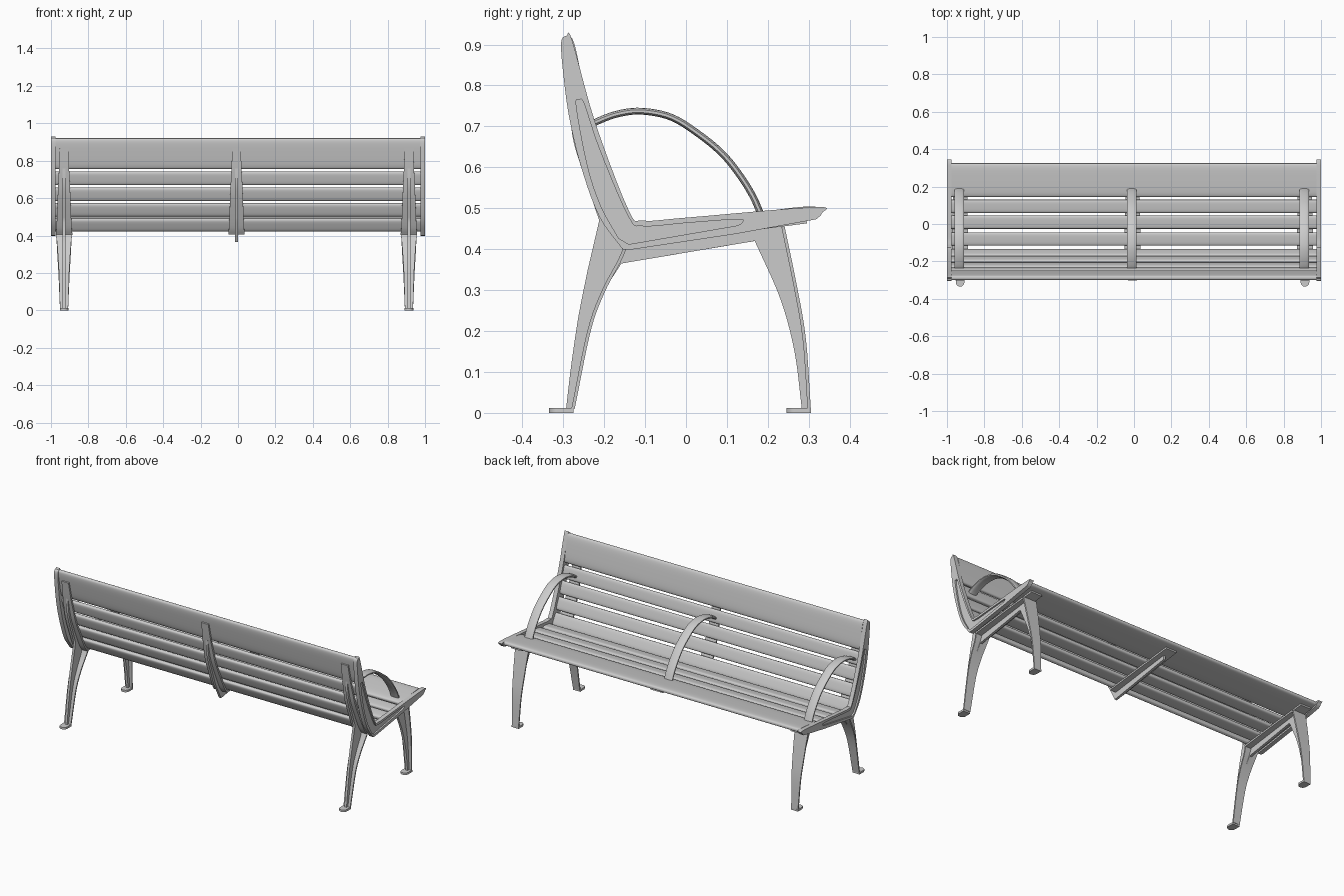
import bpy
import bmesh
import math
from mathutils import Matrix, Vector

cube = bpy.data.objects.get("Cube")
if cube:
    bpy.data.objects.remove(cube, do_unlink=True)

metal = bpy.data.materials.new("grey metal")
metal.use_nodes = True
GREY = (0.6, 0.6, 0.6, 1)
metal.diffuse_color = GREY
metal.node_tree.nodes["Principled BSDF"].inputs["Base Color"].default_value = GREY

# Local x, y, z of a side profile become world y, z, x
SIDE = Matrix(((0, 0, 1, 0), (1, 0, 0, 0), (0, 1, 0, 0), (0, 0, 0, 1)))


def add(name, mesh):
    mesh.materials.clear()
    mesh.materials.append(metal)
    ob = bpy.data.objects.new(name, mesh)
    bpy.context.collection.objects.link(ob)
    bpy.ops.object.select_all(action='DESELECT')
    ob.select_set(True)
    bpy.context.view_layer.objects.active = ob
    bpy.ops.object.shade_smooth_by_angle(angle=math.radians(35))
    return ob


def smooth(pts, n=5):
    """Catmull-Rom curve through open points."""
    p = [Vector(q) for q in pts]
    p = [2 * p[0] - p[1]] + p + [2 * p[-1] - p[-2]]
    out = []
    for a, b, c, d in zip(p, p[1:], p[2:], p[3:]):
        for i in range(n):
            t = i / n
            out.append(0.5 * (2 * b + (c - a) * t + (2 * a - 5 * b + 4 * c - d) * t**2
                              + (3 * b - a - 3 * c + d) * t**3))
    return out + [p[-2]]


def plate(name, loops, x, thick):
    """Side profile, extra loops become holes, extruded along x."""
    cu = bpy.data.curves.new(name, 'CURVE')
    cu.dimensions = '2D'
    cu.fill_mode = 'BOTH'
    cu.extrude = thick / 2
    for loop in loops:
        sp = cu.splines.new('POLY')
        sp.points.add(len(loop) - 1)
        for pt, (a, b) in zip(sp.points, loop):
            pt.co = (a, b, 0, 1)
        sp.use_cyclic_u = True
    tmp = bpy.data.objects.new(name, cu)
    mesh = bpy.data.meshes.new_from_object(tmp)
    bpy.data.objects.remove(tmp)
    bm = bmesh.new()
    bm.from_mesh(mesh)
    bmesh.ops.remove_doubles(bm, verts=bm.verts, dist=1e-5)
    bmesh.ops.transform(bm, matrix=Matrix.Translation((x, 0, 0)) @ SIDE, verts=bm.verts)
    bmesh.ops.recalc_face_normals(bm, faces=bm.faces)
    bm.to_mesh(mesh)
    bm.free()
    return add(name, mesh)


def oval(w, t, sides, power):
    """Superellipse section, width w and thickness t."""
    out = []
    for i in range(sides):
        a = 2 * math.pi * (i + 0.5) / sides
        c, s = math.cos(a), math.sin(a)
        out.append((math.copysign(abs(c)**power, c) * w / 2,
                    math.copysign(abs(s)**power, s) * t / 2))
    return out


def sweep(name, path, x, w0, w1, thick, round_section=False):
    """Band along a side path whose width changes from w0 to w1."""
    bm = bmesh.new()
    rings = []
    for i, p in enumerate(path):
        tan = (path[min(i + 1, len(path) - 1)] - path[max(i - 1, 0)]).normalized()
        w = w0 + (w1 - w0) * i / (len(path) - 1)
        if round_section:
            sec = oval(w, thick, 12, 0.7)
        else:
            sec = [(a * w / 2, b * thick / 2) for a, b in ((1, 1), (-1, 1), (-1, -1), (1, -1))]
        rings.append([bm.verts.new((x + a, p.x - tan.y * b, p.y + tan.x * b)) for a, b in sec])
    n = len(rings[0])
    for r, s in zip(rings, rings[1:]):
        for j in range(n):
            bm.faces.new((r[j], r[(j + 1) % n], s[(j + 1) % n], s[j]))
    bm.faces.new(rings[0])
    bm.faces.new(rings[-1])
    bmesh.ops.recalc_face_normals(bm, faces=bm.faces)
    mesh = bpy.data.meshes.new(name)
    bm.to_mesh(mesh)
    bm.free()
    return add(name, mesh)


def slat(name, y, z, width, thick, angle):
    a = math.radians(angle)
    c, s = math.cos(a), math.sin(a)
    loop = [(y + u * c - v * s, z + u * s + v * c) for u, v in oval(width, thick, 28, 0.55)]
    plate(name, [loop], 0, 1.95)


# Backrest and seat boards
slat("top_back_board", -0.274, 0.838, 0.167, 0.03, 101)
for i, (y, z, ang) in enumerate(((-0.247, 0.706, 105), (-0.224, 0.621, 108),
                                 (-0.192, 0.538, 112), (-0.158, 0.457, 118))):
    slat(f"back_slat_{i + 1}", y, z, 0.073, 0.026, ang)
for i, y in enumerate((-0.08, 0.01, 0.095)):
    slat(f"seat_slat_{i + 1}", y, 0.451 + 0.13 * y, 0.071, 0.026, 8)
slat("front_seat_board", 0.235, 0.483, 0.182, 0.03, 7)

# End panels with a recessed L-shaped groove
outer = (smooth([(-0.155, 0.4), (-0.212, 0.48), (-0.256, 0.6), (-0.285, 0.72), (-0.3, 0.83),
                 (-0.305, 0.905), (-0.292, 0.921), (-0.278, 0.91), (-0.222, 0.71),
                 (-0.14, 0.495), (-0.105, 0.47), (0.0, 0.477), (0.315, 0.503),
                 (0.332, 0.488), (0.318, 0.473)])
         + [Vector((0.12, 0.437)), Vector((-0.14, 0.398))])
groove = (smooth([(-0.165, 0.427), (-0.21, 0.51), (-0.242, 0.61), (-0.268, 0.75),
                  (-0.26, 0.764), (-0.249, 0.755), (-0.21, 0.64), (-0.14, 0.478),
                  (-0.105, 0.456), (0.0, 0.464), (0.127, 0.473), (0.138, 0.466), (0.127, 0.458)])
          + [Vector((-0.14, 0.412))])
for side, s in (("right", -1), ("left", 1)):
    plate(f"{side}_end_panel", [outer, groove], s * 0.9875, 0.025)
    plate(f"{side}_panel_recess", [groove], s * 0.983, 0.016)

# Frame profiles
back_edge = smooth([(-0.285, 0.78), (-0.278, 0.68), (-0.256, 0.6), (-0.212, 0.47)])
front_edge = smooth([(-0.14, 0.42), (-0.18, 0.47), (-0.243, 0.62), (-0.28, 0.77)])
rear_outer = smooth([(-0.24, 0.35), (-0.262, 0.24), (-0.28, 0.12), (-0.293, 0.01)])
rear_inner = smooth([(-0.273, 0.01), (-0.234, 0.2), (-0.2, 0.295), (-0.158, 0.365)])
fore_inner = smooth([(0.168, 0.42), (0.23, 0.28), (0.265, 0.15), (0.283, 0.01)])
fore_outer = smooth([(0.303, 0.01), (0.292, 0.18), (0.27, 0.31), (0.24, 0.455)])
seat_top = [Vector((0.24, 0.463))]
leg_web = back_edge + rear_outer + rear_inner + fore_inner + fore_outer + seat_top + front_edge
mid_web = back_edge + [rear_inner[-1], Vector((0.24, 0.432))] + seat_top + front_edge
back_band = smooth([(-0.297, 0.865), (-0.281, 0.77), (-0.266, 0.7), (-0.246, 0.62),
                    (-0.21, 0.53), (-0.172, 0.445), (-0.148, 0.408)])
seat_band = [Vector((-0.15, 0.41)), Vector((0.1, 0.443)), Vector((0.295, 0.468))]
rear_band = smooth([(-0.148, 0.405), (-0.165, 0.367), (-0.203, 0.295), (-0.237, 0.2), (-0.276, 0.01)])
fore_band = smooth([(0.237, 0.455), (0.267, 0.31), (0.289, 0.18), (0.301, 0.01)])
arm = smooth([(-0.245, 0.695), (-0.215, 0.713), (-0.165, 0.731), (-0.107, 0.737), (-0.035, 0.722),
              (0.034, 0.679), (0.09, 0.632), (0.132, 0.58), (0.163, 0.53), (0.183, 0.485)])


def foot(name, x, y, z0=0.0, h=0.012):
    """Flat foot, half round at its rear end."""
    r = 0.023
    bm = bmesh.new()
    pts = [(r, 0.06)] + [(r * math.cos(a * math.pi / 10), r - r * math.sin(a * math.pi / 10))
                         for a in range(11)] + [(-r, 0.06)]
    face = bm.faces.new([bm.verts.new((x + a, y + b, z0)) for a, b in pts])
    top = bmesh.ops.extrude_face_region(bm, geom=[face])["geom"]
    bmesh.ops.translate(bm, vec=(0, 0, h), verts=[v for v in top if isinstance(v, bmesh.types.BMVert)])
    bmesh.ops.recalc_face_normals(bm, faces=bm.faces)
    mesh = bpy.data.meshes.new(name)
    bm.to_mesh(mesh)
    bm.free()
    add(name, mesh)


# Three supports with armrests, legs on the outer two
for side, x in (("right", -0.93), ("middle", -0.008), ("left", 0.914)):
    plate(f"{side}_frame_web", [mid_web if side == "middle" else leg_web], x, 0.014)
    sweep(f"{side}_back_band", back_band, x, 0.046, 0.088, 0.01)
    sweep(f"{side}_seat_band", seat_band, x, 0.088, 0.07, 0.01)
    sweep(f"{side}_armrest", arm, x - 0.004, 0.054, 0.054, 0.017, True)
    if side != "middle":
        sweep(f"{side}_rear_leg_band", rear_band, x, 0.088, 0.044, 0.008)
        sweep(f"{side}_front_leg_band", fore_band, x, 0.088, 0.044, 0.008)
        foot(f"{side}_rear_foot", x, -0.335)
        foot(f"{side}_front_foot", x, 0.245)
